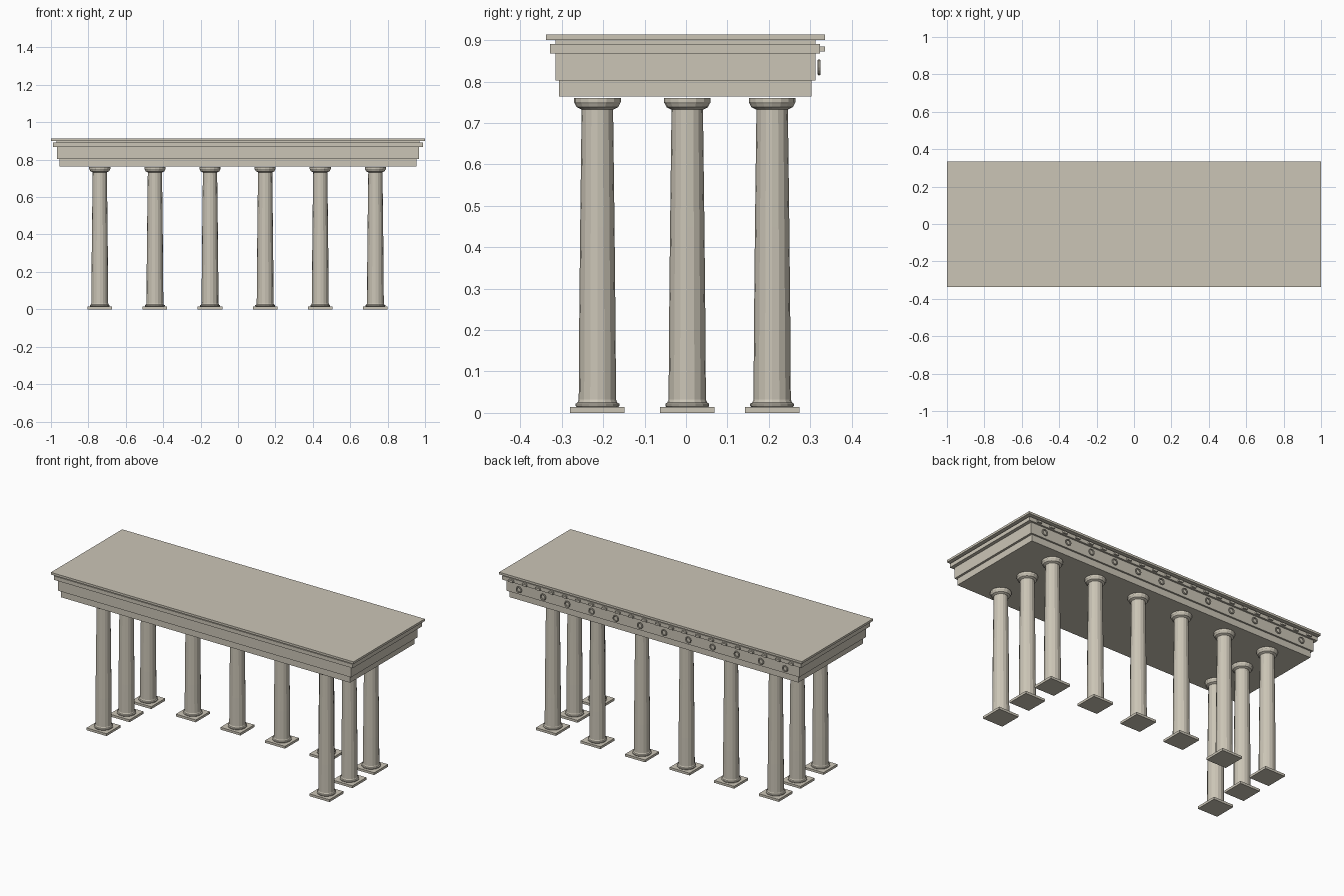
import bpy, bmesh, math
from mathutils import Matrix

cube = bpy.data.objects.get("Cube")
if cube:
    bpy.data.objects.remove(cube, do_unlink=True)

stone = bpy.data.materials.new("warm_stone")
stone.use_nodes = True
stone.diffuse_color = (0.60, 0.56, 0.47, 1)
stone.node_tree.nodes["Principled BSDF"].inputs["Base Color"].default_value = stone.diffuse_color


def add_object(name, bm):
    bmesh.ops.recalc_face_normals(bm, faces=bm.faces)
    mesh = bpy.data.meshes.new(name)
    bm.to_mesh(mesh)
    bm.free()
    mesh.materials.append(stone)
    obj = bpy.data.objects.new(name, mesh)
    bpy.context.collection.objects.link(obj)
    return obj


def add_box(bm, x0, x1, y0, y1, z0, z1):
    centre = Matrix.Translation(((x0 + x1) / 2, (y0 + y1) / 2, (z0 + z1) / 2))
    size = Matrix.Diagonal((x1 - x0, y1 - y0, z1 - z0, 1))
    bmesh.ops.create_cube(bm, size=1, matrix=centre @ size)


def add_lathe(bm, profile, sides):
    # Stack rings of the profile, bridge them and cap both ends
    rings = [[bm.verts.new((r * math.cos(math.tau * i / sides),
                            r * math.sin(math.tau * i / sides), z))
              for i in range(sides)] for r, z in profile]
    for low, high in zip(rings, rings[1:]):
        for i in range(sides):
            j = (i + 1) % sides
            bm.faces.new((low[i], low[j], high[j], high[i]))
    bm.faces.new(rings[0][::-1])
    bm.faces.new(rings[-1])


# Entablature: stepped slabs widening upward, (half x, front y, back y, bottom, top)
tiers = {
    "architrave": (0.955, -0.306, 0.303, 0.764, 0.803),
    "frieze": (0.968, -0.315, 0.313, 0.803, 0.868),
    "cornice": (0.988, -0.328, 0.324, 0.868, 0.891),
    "cornice_neck": (0.97, -0.315, 0.313, 0.891, 0.90),
    "roof_slab": (1.0, -0.338, 0.335, 0.90, 0.913),
}
for name, (hx, y0, y1, z0, z1) in tiers.items():
    bm = bmesh.new()
    add_box(bm, -hx, hx, y0, y1, z0, z1)
    add_object(name, bm)

# Column: square plinth, moulded base, tapering shaft and round capital
bm = bmesh.new()
add_box(bm, -0.066, 0.066, -0.066, 0.066, 0, 0.014)
profile = [(0.050, 0.014), (0.053, 0.017), (0.053, 0.022), (0.048, 0.025),
           (0.045, 0.032), (0.044, 0.20), (0.0415, 0.45), (0.038, 0.732),
           (0.042, 0.734), (0.050, 0.738), (0.054, 0.746), (0.0565, 0.750),
           (0.0565, 0.760)]
add_lathe(bm, profile, 16)
column = add_object("column", bm)

# Full row along the back, corner columns only on the other rows
xs = [-0.739 + 0.2947 * i for i in range(6)]
rows = {"back": (0.208, xs), "middle": (0.003, xs[::5]), "front": (-0.214, xs[::5])}
for row, (y, places) in rows.items():
    for i, x in enumerate(places):
        obj = bpy.data.objects.new(f"{row}_column_{i + 1}", column.data)
        obj.location = (x, y, 0)
        bpy.context.collection.objects.link(obj)
bpy.data.objects.remove(column, do_unlink=True)

# Ring ornaments on the back of the frieze
major, minor, segments, sides = 0.0155, 0.004, 16, 8
bm = bmesh.new()
for n in range(12):
    cx = -0.88 + 0.16 * n
    grid = []
    for i in range(segments):
        a = math.tau * i / segments
        ring = []
        for k in range(sides):
            b = math.tau * k / sides
            r = major + minor * math.cos(b)
            ring.append(bm.verts.new((cx + r * math.cos(a), 0.3213 + minor * math.sin(b),
                                      0.834 + r * math.sin(a))))
        grid.append(ring)
    for i in range(segments):
        for k in range(sides):
            i2, k2 = (i + 1) % segments, (k + 1) % sides
            bm.faces.new((grid[i][k], grid[i2][k], grid[i2][k2], grid[i][k2]))
add_object("frieze_rings", bm)

# Small blocks along the back of the cornice
bm = bmesh.new()
for n in range(22):
    cx = -0.925 + 1.85 * n / 21
    add_box(bm, cx - 0.014, cx + 0.014, 0.32, 0.335, 0.872, 0.884)
add_object("cornice_blocks", bm)
